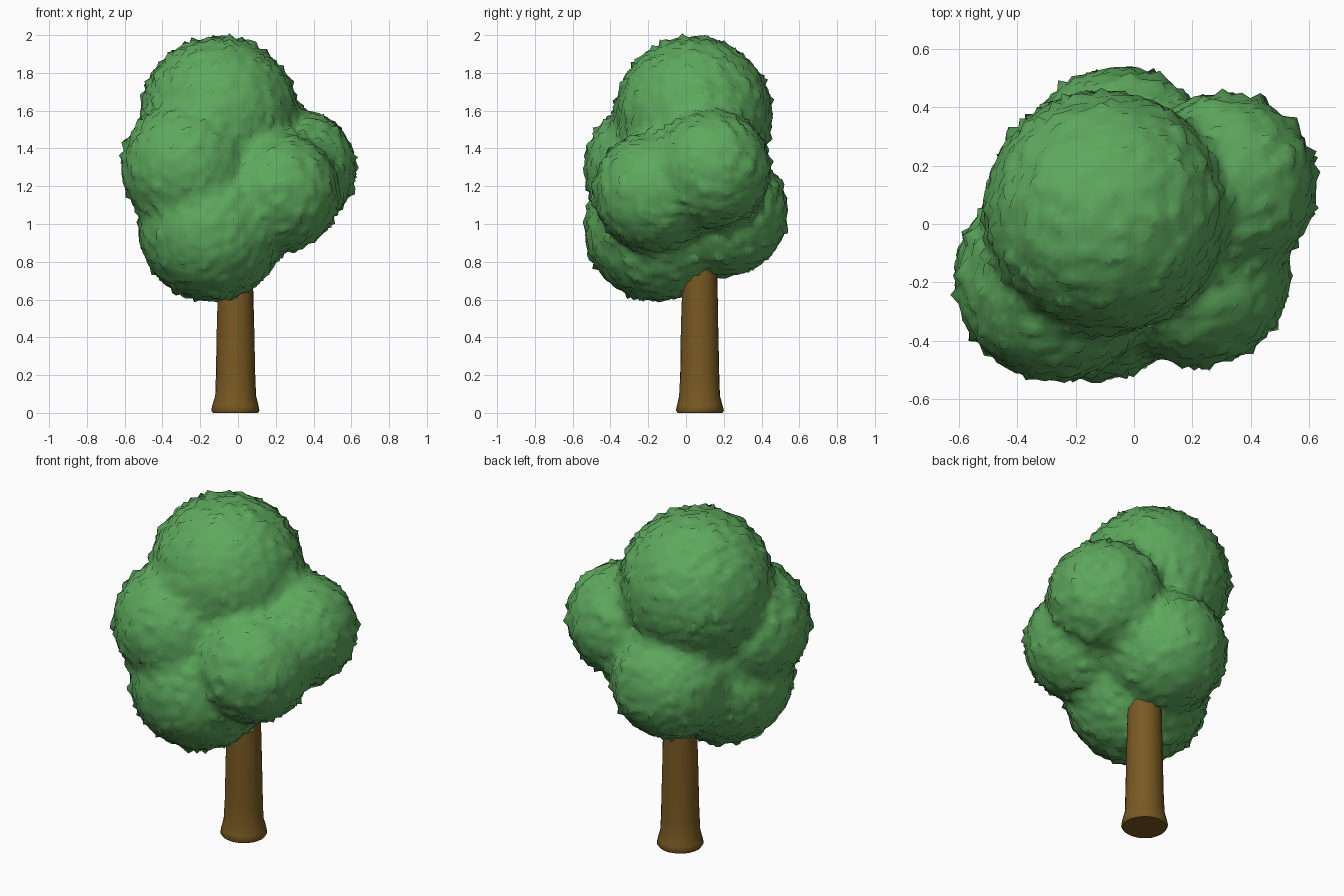
import bpy, bmesh, random
from mathutils import Vector

random.seed(4)
cube = bpy.data.objects.get("Cube")
if cube:
    bpy.data.objects.remove(cube, do_unlink=True)


def material(name, colour):
    m = bpy.data.materials.new(name)
    m.use_nodes = True
    m.diffuse_color = (*colour, 1)
    bsdf = m.node_tree.nodes["Principled BSDF"]
    bsdf.inputs["Base Color"].default_value = (*colour, 1)
    bsdf.inputs["Roughness"].default_value = 0.9
    return m


def add_object(name, bm, mat):
    mesh = bpy.data.meshes.new(name)
    bm.to_mesh(mesh)
    bm.free()
    mesh.materials.append(mat)
    obj = bpy.data.objects.new(name, mesh)
    bpy.context.collection.objects.link(obj)
    return obj


def apply_modifiers(obj):
    graph = bpy.context.evaluated_depsgraph_get()
    mesh = bpy.data.meshes.new_from_object(obj.evaluated_get(graph))
    obj.modifiers.clear()
    obj.data = mesh


leaf_green = material("leaf green", (0.11, 0.39, 0.11))
bark_brown = material("bark brown", (0.19, 0.10, 0.016))

# Crown: overlapping round clumps (centre, radius) fused into one skin
clumps = [
    ((-0.10, 0.04, 1.575), 0.415),   # top
    ((-0.27, -0.19, 1.30), 0.345),   # right front
    ((-0.14, -0.15, 0.98), 0.385),   # bottom front
    ((-0.05, 0.20, 1.06), 0.335),    # back
    ((0.31, 0.13, 1.29), 0.315),     # left back
    ((0.22, -0.17, 1.17), 0.315),    # left front
]
bm = bmesh.new()
for centre, radius in clumps:
    ball = bmesh.ops.create_icosphere(bm, subdivisions=4, radius=radius)
    bmesh.ops.translate(bm, verts=ball["verts"], vec=Vector(centre))
crown = add_object("crown", bm, leaf_green)
remesh = crown.modifiers.new("fuse", 'REMESH')
remesh.mode = 'VOXEL'
remesh.voxel_size = 0.032
soften = crown.modifiers.new("soften", 'SMOOTH')
soften.factor = 0.5
soften.iterations = 6
apply_modifiers(crown)

# Leafy surface: gentle lumps with scattered little points
bm = bmesh.new()
bm.from_mesh(crown.data)
bm.normal_update()
moves = []
for v in bm.verts:
    lift = random.uniform(-0.004, 0.010)
    if random.random() < 0.10:
        lift += random.uniform(0.010, 0.022)
    moves.append(v.normal * lift)
for v, move in zip(bm.verts, moves):
    v.co += move
for f in bm.faces:
    f.smooth = True
    f.material_index = 0
bm.to_mesh(crown.data)
bm.free()
if not crown.data.materials:
    crown.data.materials.append(leaf_green)

# Trunk: flared foot rising into the crown (height, radius)
profile = [(0.0, 0.118), (0.012, 0.127), (0.04, 0.122), (0.09, 0.108),
           (0.2, 0.104), (0.45, 0.099), (0.7, 0.093), (1.0, 0.088)]
sides = 24
bm = bmesh.new()
rings = []
for height, radius in profile:
    ring = bmesh.ops.create_circle(bm, segments=sides, radius=radius)["verts"]
    for v in ring:
        v.co *= random.uniform(0.985, 1.015)
        v.co += Vector((-0.013, 0.073, height))
    rings.append(ring)
for low, high in zip(rings, rings[1:]):
    for i in range(sides):
        j = (i + 1) % sides
        bm.faces.new((low[i], low[j], high[j], high[i]))
bm.faces.new(rings[0])
bm.faces.new(rings[-1])
bmesh.ops.recalc_face_normals(bm, faces=bm.faces)
for f in bm.faces:
    f.smooth = len(f.verts) == 4
trunk = add_object("trunk", bm, bark_brown)
